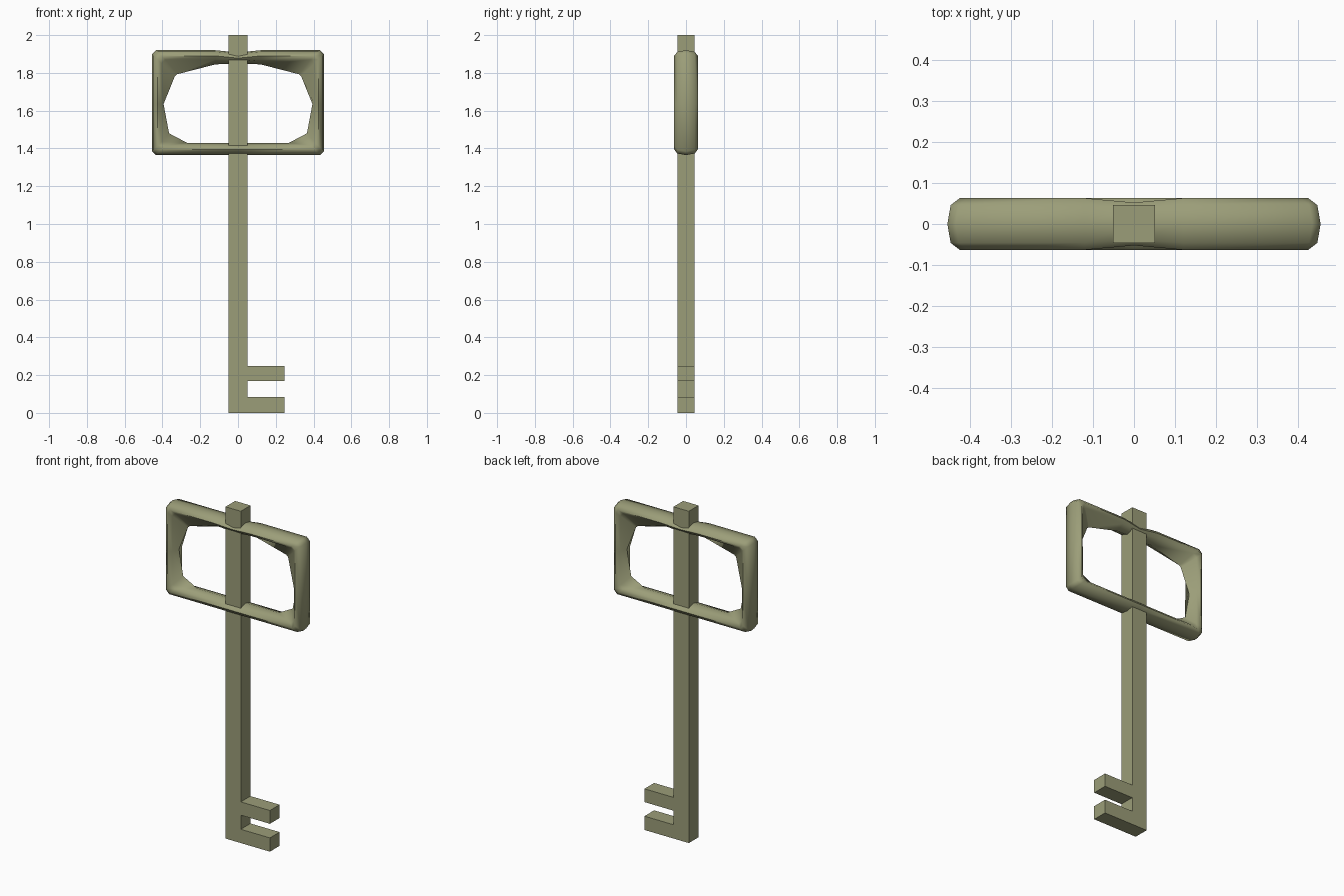
import bpy, bmesh, math

cube = bpy.data.objects.get("Cube")
if cube:
    bpy.data.objects.remove(cube, do_unlink=True)

olive = bpy.data.materials.new("olive")
olive.use_nodes = True
olive.diffuse_color = (0.33, 0.34, 0.19, 1)
olive.node_tree.nodes["Principled BSDF"].inputs["Base Color"].default_value = olive.diffuse_color


def finish(bm, name):
    bmesh.ops.recalc_face_normals(bm, faces=bm.faces)
    mesh = bpy.data.meshes.new(name)
    bm.to_mesh(mesh)
    bm.free()
    mesh.materials.append(olive)
    obj = bpy.data.objects.new(name, mesh)
    bpy.context.collection.objects.link(obj)
    return obj


# Shaft with two teeth: one profile extruded through its depth
HALF, DEPTH, TIP = 0.051, 0.046, 0.245
profile = [(-HALF, 0), (TIP, 0), (TIP, 0.083), (HALF, 0.083), (HALF, 0.168),
           (TIP, 0.168), (TIP, 0.248), (HALF, 0.248), (HALF, 2), (-HALF, 2)]
bm = bmesh.new()
face = bm.faces.new([bm.verts.new((x, -DEPTH, z)) for x, z in profile])
out = bmesh.ops.extrude_face_region(bm, geom=[face])
bmesh.ops.translate(bm, vec=(0, 2 * DEPTH, 0),
                    verts=[v for v in out["geom"] if isinstance(v, bmesh.types.BMVert)])
finish(bm, "shaft_and_teeth")

# Handle stations on the left half: outer x, z, inner x, z, depth scale
stations = [
    (0, 1.908, 0, 1.85, 0.83),
    (0.12, 1.92, 0.12, 1.845, 1),
    (0.435, 1.92, 0.322, 1.793, 1),
    (0.455, 1.9, 0.334, 1.783, 1),
    (0.455, 1.635, 0.394, 1.635, 1),
    (0.455, 1.385, 0.365, 1.48, 1),
    (0.435, 1.365, 0.27, 1.43, 1),
    (0, 1.365, 0, 1.43, 1),
]
mirrored = [(-ox, oz, -ix, iz, s) for ox, oz, ix, iz, s in stations[-2:0:-1]]

# Rounded bar section: distance inward from the rim, half depth
section = [(0.008, 0.046), (0.03, 0.063), (0.05, 0.047)]

bm = bmesh.new()
rings = []
for ox, oz, ix, iz, scale in stations + mirrored:
    # Inward direction, following the rim as an inset rectangle
    dx = -math.copysign(1, ox) if abs(ox) > 0.4 else 0
    at_corner_or_end = abs(oz - 1.64) > 0.2
    dz = (-1 if oz > 1.64 else 1) if at_corner_or_end else 0
    half = [(ox + dx * d, y * scale, oz + dz * d) for d, y in section]
    loop = [(ox, 0, oz)] + half + [(ix, 0, iz)]
    loop += [(x, -y, z) for x, y, z in reversed(half)]
    rings.append([bm.verts.new(p) for p in loop])
for a, b in zip(rings, rings[1:] + rings[:1]):
    for i in range(len(a)):
        j = (i + 1) % len(a)
        bm.faces.new((a[i], a[j], b[j], b[i]))
handle = finish(bm, "handle_frame")

bpy.ops.object.select_all(action="DESELECT")
handle.select_set(True)
bpy.context.view_layer.objects.active = handle
bpy.ops.object.shade_smooth_by_angle(angle=math.radians(60))
